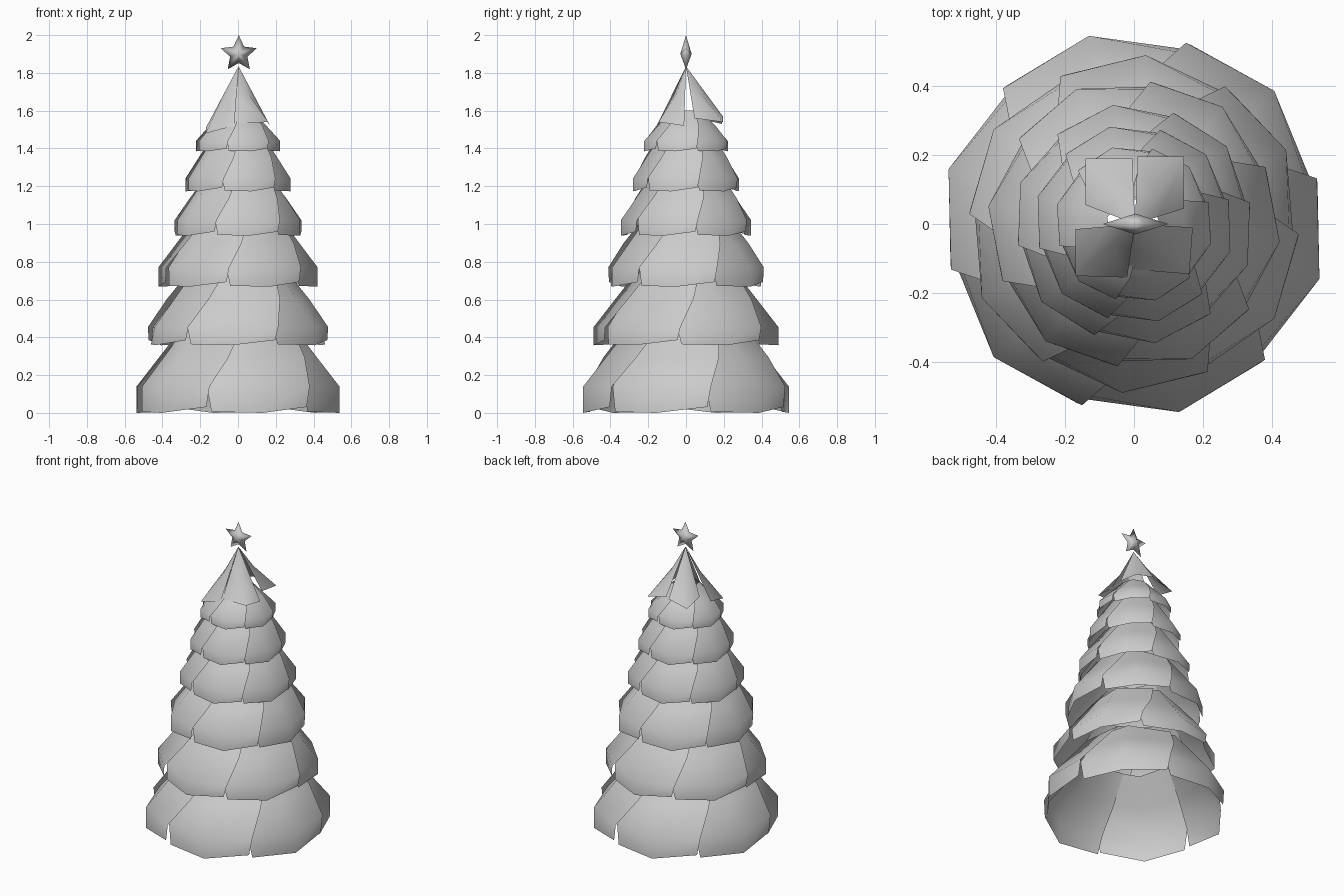
import bpy, bmesh
from math import sin, cos, pi, radians
from mathutils import Vector

cube = bpy.data.objects.get("Cube")
if cube:
    bpy.data.objects.remove(cube, do_unlink=True)

grey = bpy.data.materials.new("plain grey")
grey.use_nodes = True
COLOUR = (0.6, 0.6, 0.6, 1)
grey.diffuse_color = COLOUR
grey.node_tree.nodes["Principled BSDF"].inputs["Base Color"].default_value = COLOUR


def finish(name, bm):
    mesh = bpy.data.meshes.new(name)
    bm.to_mesh(mesh)
    bm.free()
    mesh.materials.append(grey)
    obj = bpy.data.objects.new(name, mesh)
    bpy.context.collection.objects.link(obj)
    for p in mesh.polygons:
        p.use_smooth = True
    return obj


def polar(r, angle, z):
    a = radians(angle)
    return Vector((r * cos(a), r * sin(a), z))


def add_grid(bm, rows):
    """Skin a list of point rows with quads."""
    vs = [[bm.verts.new(p) for p in row] for row in rows]
    for low, high in zip(vs, vs[1:]):
        for i in range(len(low) - 1):
            bm.faces.new((low[i], low[i + 1], high[i + 1], high[i]))
    return vs


def bough_tier(name, z0, z1, z2, r, r2, turn):
    """Six panels that widen upward: each overlaps one neighbour and tucks under the other."""
    bm = bmesh.new()
    # height, radius, start angle, start flare, end angle, end tuck
    rings = [(z0, r, 28.5, 0.97, 29, 0.94), (z1, r, 30.5, 0.975, 32, 0.925),
             ((z1 + z2) / 2, (r + r2) / 2, 40, 1.01, 36, 0.91),
             (z2, r2, 50, 1.03, 40, 0.9)]
    for k in range(6):
        mid = turn + 60 * k
        rows = []
        for j, (z, rad, start, flare, end, tuck) in enumerate(rings):
            lift = (z2 - z0) * 0.07 if j == 0 else 0
            rows.append([polar(rad * tuck, mid - end, z + lift * 0.2),
                         polar(rad, mid, z),
                         polar(rad * flare, mid + start, z + lift)])
        add_grid(bm, rows)
    return finish(name, bm)


# Bough tiers: bottom, shoulder and top heights, outer and top radius, rotation
TIERS = [(0.0, 0.14, 0.45, 0.56, 0.31, -76.5),
         (0.358, 0.455, 0.75, 0.49, 0.26, -94),
         (0.668, 0.77, 1.02, 0.425, 0.235, -67),
         (0.938, 1.02, 1.25, 0.35, 0.19, -80),
         (1.173, 1.24, 1.46, 0.29, 0.145, -76),
         (1.385, 1.44, 1.6, 0.23, 0.08, -74)]
for i, tier in enumerate(TIERS):
    bough_tier(f"bough_tier_{i + 1}", *tier)

# Crown: four loose kite-shaped leaves hanging from the apex
CROWN = [((-.14, .055, 1.56), (-.14, .19, 1.53), (-.005, .19, 1.56)),
         ((.01, .195, 1.57), (.145, .195, 1.54), (.145, .045, 1.56)),
         ((-.02, -.155, 1.52), (-.17, -.15, 1.48), (-.17, -.015, 1.51)),
         ((.17, -.01, 1.52), (.16, -.145, 1.54), (-.025, -.13, 1.53))]
bm = bmesh.new()
apex = Vector((0.003, 0, 1.835))
for corners in CROWN:
    rim = [Vector(c) for c in corners]
    waist = [apex.lerp(c, 0.5) for c in rim]
    waist[1] = (apex.lerp((rim[0] + rim[2]) / 2, 0.5) + waist[1]) / 2
    w = add_grid(bm, [rim, waist])[1]
    tip = bm.verts.new(apex)
    for a, b in zip(w, w[1:]):
        bm.faces.new((a, b, tip))
finish("crown_leaves", bm)

# Five-pointed star, thick in the middle and thin at the rim
bm = bmesh.new()
centre = Vector((0.004, 0, 1.9))
ring = []
for i in range(10):
    a = pi / 2 + i * pi / 5
    rad = 0.1 if i % 2 == 0 else 0.048
    ring.append(bm.verts.new(centre + Vector((rad * cos(a), 0, rad * sin(a)))))
front = bm.verts.new(centre + Vector((0, -0.03, 0)))
back = bm.verts.new(centre + Vector((0, 0.03, 0)))
for i in range(10):
    a, b = ring[i], ring[(i + 1) % 10]
    bm.faces.new((b, a, front))
    bm.faces.new((a, b, back))
bmesh.ops.recalc_face_normals(bm, faces=bm.faces)
finish("star", bm)
